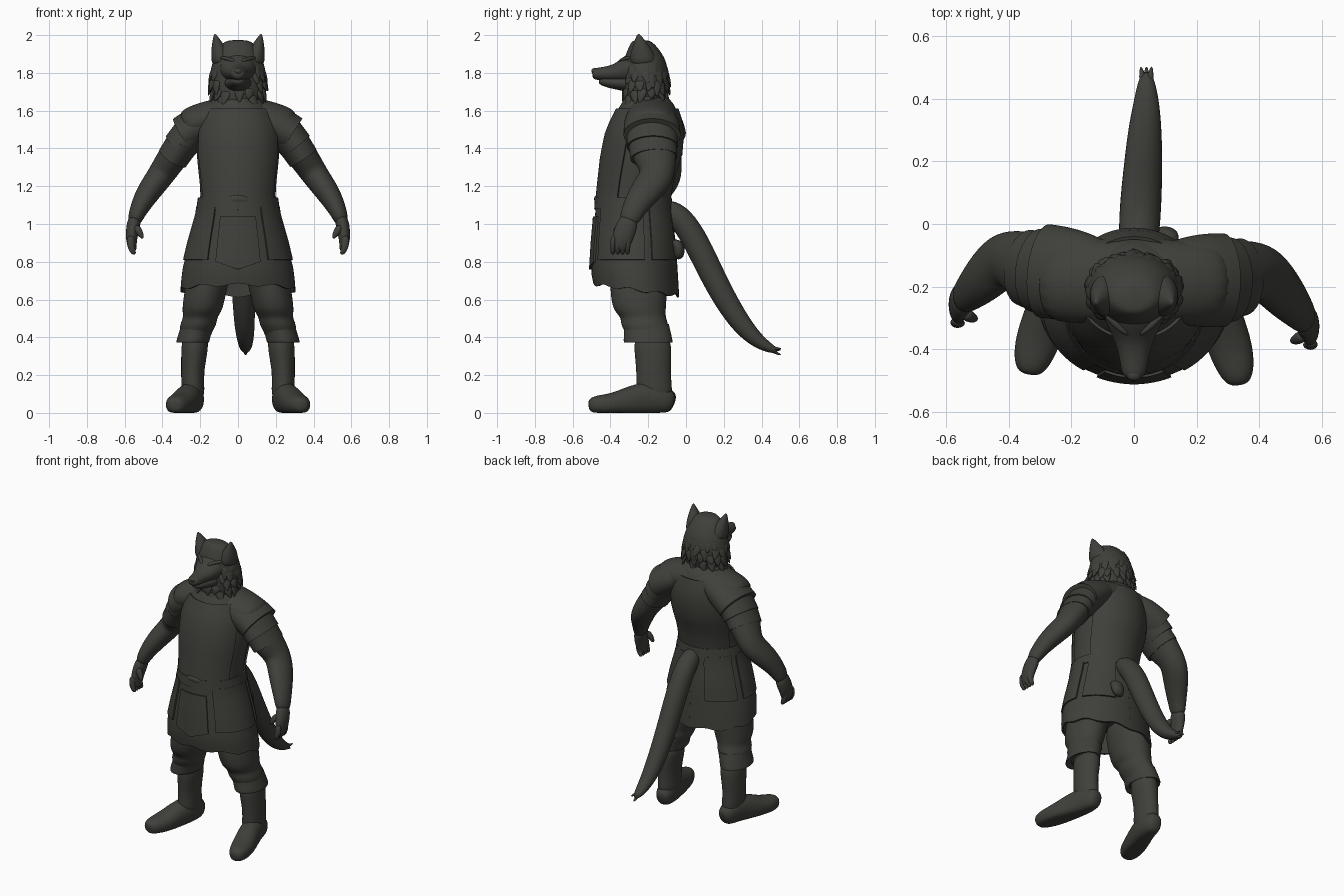
import bpy, bmesh, math, random
from mathutils import Vector

random.seed(4)
if "Cube" in bpy.data.objects:
    bpy.data.objects.remove(bpy.data.objects["Cube"])

COLOUR = (0.05, 0.051, 0.043, 1)
mat = bpy.data.materials.new("dark olive grey")
mat.use_nodes = True
mat.diffuse_color = COLOUR
bsdf = next(n for n in mat.node_tree.nodes if n.type == "BSDF_PRINCIPLED")
bsdf.inputs["Base Color"].default_value = COLOUR

# Horizontal sections: height, half width, front y, back y
BODY = [(1.69, .1, -.31, -.12), (1.65, .145, -.335, -.07), (1.58, .195, -.38, -.035),
        (1.48, .22, -.42, -.02), (1.36, .222, -.445, -.03), (1.25, .208, -.457, -.07),
        (1.15, .198, -.468, -.09), (1.05, .212, -.475, -.08), (.9, .255, -.488, -.06),
        (.75, .29, -.497, -.05), (.58, .305, -.465, -.04)]
SKULL = [(1.975, .05, -.28, -.2), (1.955, .09, -.295, -.165), (1.89, .125, -.325, -.115),
         (1.83, .145, -.335, -.095), (1.76, .155, -.335, -.09), (1.69, .138, -.335, -.1),
         (1.6, .12, -.33, -.11)]


def surface(table, z, ang, off=0.0):
    """Point at a height and angle on a body made of elliptical sections."""
    z = max(table[-1][0], min(table[0][0], z))
    for a, b in zip(table, table[1:]):
        if z >= b[0]:
            k = (a[0] - z) / (a[0] - b[0])
            w, f, r = (a[i] + (b[i] - a[i]) * k for i in (1, 2, 3))
            break
    return Vector(((w + off) * math.cos(ang),
                   (f + r) / 2 + ((r - f) / 2 + off) * math.sin(ang), z))


def add_loft(bm, rings, ref=(1, 0, 0), level=False, n=16, power=2, crisp=False, floor=False):
    """Skin elliptical rings (x, y, z, radius along ref, other radius)."""
    crease = bm.edges.layers.float.get("crease_edge") or bm.edges.layers.float.new("crease_edge")
    pts = [Vector(r[:3]) for r in rings]
    loops = []
    for i, r in enumerate(rings):
        t = Vector((0, 0, 1)) if level else \
            (pts[min(i + 1, len(pts) - 1)] - pts[max(i - 1, 0)]).normalized()
        v = t.cross(Vector(ref)).normalized()
        u = v.cross(t)
        loop = []
        for j in range(n):
            a = math.tau * j / n
            c, s = (math.copysign(abs(q) ** (2 / power), q) for q in (math.cos(a), math.sin(a)))
            p = pts[i] + u * c * r[3] + v * s * r[4]
            if floor:
                p.z = max(p.z, 0)
            loop.append(bm.verts.new(p))
        loops.append(loop)
    for a, b in zip(loops, loops[1:]):
        for j in range(n):
            bm.faces.new((a[j], a[(j + 1) % n], b[(j + 1) % n], b[j]))
    for loop in (loops[0], loops[-1]):
        cap = bm.faces.new(loop)
        for e in cap.edges:
            e[crease] = 1.0 if crisp else 0.0


def finish(bm, name, sub=2, thick=0):
    bmesh.ops.recalc_face_normals(bm, faces=bm.faces[:])
    me = bpy.data.meshes.new(name)
    bm.to_mesh(me)
    bm.free()
    ob = bpy.data.objects.new(name, me)
    bpy.context.collection.objects.link(ob)
    me.materials.append(mat)
    bpy.ops.object.select_all(action="DESELECT")
    ob.select_set(True)
    bpy.context.view_layer.objects.active = ob
    if sub:
        ob.modifiers.new("round", "SUBSURF").levels = sub
        bpy.ops.object.modifier_apply(modifier="round")
    if thick:
        m = ob.modifiers.new("thickness", "SOLIDIFY")
        m.thickness, m.offset = thick, 0
        bpy.ops.object.modifier_apply(modifier="thickness")
    bpy.ops.object.shade_smooth_by_angle(angle=math.radians(50))
    return ob


def loft(name, rings, sub=2, **kw):
    bm = bmesh.new()
    add_loft(bm, rings, **kw)
    return finish(bm, name, sub)


def ring(row, shrink=0):
    z, w, f, b = row
    return (0, (f + b) / 2, z, w - shrink, (b - f) / 2 - shrink)


def panel(name, a0, a1, top, bottom, off=.007, thick=.012, drop=lambda t, a: 0, n=14, rows=8):
    """Armour plate wrapped around the body between two angles in degrees."""
    bm = bmesh.new()
    grid = []
    for i in range(n + 1):
        t = i / n
        a = math.radians(a0 + (a1 - a0) * t)
        low = bottom - drop(t, a)
        grid.append([bm.verts.new(surface(BODY, top + (low - top) * j / rows, a, off))
                     for j in range(rows + 1)])
    for c, d in zip(grid, grid[1:]):
        for j in range(rows):
            bm.faces.new((c[j], d[j], d[j + 1], c[j + 1]))
    return finish(bm, name, 0, thick)


# Torso, shoulders, tunic skirt and wrapped armour
loft("torso", [ring(r) for r in BODY[:8]] + [ring(r, .03) for r in BODY[8:10]], level=True, n=24)
loft("shoulder_yoke", [(x, -.185, 1.58 - .8 * x * x, .145 - .06 * abs(x), .1 - .03 * abs(x))
                       for x in (-.3, -.2, -.1, 0, .1, .2, .3)], ref=(0, 1, 0))
panel("tunic_skirt", -270, 90, 1.1, .65, off=0, drop=lambda t, a: .03 * math.sin(a) + .008 * math.sin(9 * a),
      n=72)
panel("breastplate", -155, -25, 1.61, 1.1, off=.005, thick=.01,
      drop=lambda t, a: .025 * math.cos((t - .5) * 14), n=30)
panel("back_plate", 25, 155, 1.61, 1.14, off=.005, thick=.01, n=24)
panel("waist_belt", -270, 90, 1.14, 1.08, off=.007, n=48, rows=2)
panel("front_tasset", -114, -66, 1.04, .8, off=.011, drop=lambda t, a: .04 * (1 - abs(2 * t - 1)))
for side, m in (("left", 1), ("right", -1)):
    for part, a0, a1 in (("side_tasset", -56, 14), ("back_tasset", 24, 70)):
        ends = (a0, a1) if m == 1 else (180 - a0, 180 - a1)
        panel(f"{side}_{part}", *ends, 1.09, .81, off=.009)
loft("belt_knot", [(-.06, -.462, 1.125, .012, .015), (-.02, -.47, 1.135, .018, .026),
                   (.03, -.47, 1.13, .018, .024), (.07, -.46, 1.12, .01, .014)], ref=(0, 1, 0), n=10)
loft("back_pouch", [(.1, -.055, .92, .04, .03), (.1, -.035, .87, .05, .035), (.09, -.04, .81, .035, .025)],
     level=True, n=12)

# Head with a wedge-shaped muzzle
loft("head", [ring(r) for r in SKULL], level=True, n=20)
loft("muzzle", [(0, -.2, 1.835, .125, .1), (0, -.3, 1.82, .1, .085), (0, -.35, 1.803, .074, .056),
                (0, -.4, 1.797, .054, .042), (0, -.45, 1.795, .044, .035), (0, -.48, 1.795, .039, .032),
                (0, -.497, 1.795, .024, .02)])
loft("lower_jaw", [(0, -.28, 1.745, .09, .055), (0, -.36, 1.748, .06, .038), (0, -.41, 1.75, .046, .03),
                   (0, -.445, 1.755, .035, .022), (0, -.462, 1.76, .018, .012)])
loft("nose", [(0, -.465, 1.812, .018, .012), (0, -.485, 1.81, .027, .019), (0, -.501, 1.806, .017, .012)], n=10)
for s, side in ((1, "left"), (-1, "right")):
    loft(f"{side}_ear", [(s * .085, -.225, 1.83, .06, .08), (s * .093, -.23, 1.9, .052, .07),
                         (s * .107, -.24, 1.95, .034, .042), (s * .123, -.252, 2.01, .004, .006)],
         level=True, n=10)
    loft(f"{side}_brow", [(s * .015, -.355, 1.858, .01, .01), (s * .05, -.33, 1.875, .013, .011),
                          (s * .095, -.285, 1.882, .01, .01)], ref=(0, 1, 0), n=8)

# Ruff of fur locks sweeping down the cheeks, nape and throat
bm = bmesh.new()
for row in range(6):
    z = 1.9 - row * .045
    span = 268 if row < 4 else 360
    for k in range(13):
        ang = math.radians(90 + span * ((k + .5 * (row % 2)) / 13 - .5) + random.uniform(-6, 6))
        base = surface(SKULL, z + random.uniform(-.012, .012), ang, -.014)
        out = Vector((math.cos(ang), math.sin(ang), 0))
        sway = Vector((-out.y, out.x, 0)) * random.uniform(-.02, .02)
        mid = base + out * .01 + Vector((0, 0, -.035))
        tip = base + out * random.uniform(.012, .028) + sway + Vector((0, 0, -random.uniform(.06, .09)))
        add_loft(bm, [(*base, .034, .014), (*mid, .032, .014), (*tip, .004, .003)],
                 ref=(-out.y, out.x, 0), n=6)
finish(bm, "fur_ruff", 2)

# Tail with a ragged tip
loft("tail", [(.015, -.13, 1.09, .05, .05), (.015, -.045, 1.055, .066, .068), (.02, .04, .935, .068, .07),
              (.025, .12, .768, .066, .068), (.03, .2, .61, .062, .064), (.035, .3, .455, .055, .055),
              (.04, .39, .37, .042, .038), (.04, .46, .335, .027, .022), (.04, .485, .327, .012, .01)])
bm = bmesh.new()
for dx, dz in ((-.014, .005), (.013, .01), (.0, -.012)):
    add_loft(bm, [(.04 + dx * .5, .43, .345, .016, .014), (.04 + dx, .475, .33 + dz, .013, .011),
                  (.04 + dx * 1.3, .506, .325 + dz * 1.6, .003, .003)], n=6)
finish(bm, "tail_tip_fur", 1)

for s, side, lag in ((1, "left", 0), (-1, "right", 1)):
    def limb(rows, shift=0):
        """Mirror rows to this side, easing the right limb backwards."""
        return [(s * r[0], r[1] + lag * shift * (i + 1) / len(rows), *r[2:]) for i, r in enumerate(rows)]

    def shifted(rows, dy):
        return [(s * r[0], r[1] + lag * dy, *r[2:]) for r in rows]

    # Arm, hand and fingers
    Y = (0, 1, 0)
    loft(f"{side}_arm", limb([(.19, -.18, 1.53, .13, .1), (.265, -.18, 1.47, .135, .095),
                              (.328, -.175, 1.38, .125, .084), (.385, -.148, 1.295, .098, .076),
                              (.425, -.16, 1.235, .094, .07), (.485, -.23, 1.155, .082, .064),
                              (.535, -.288, 1.06, .06, .045), (.553, -.308, 1.0, .052, .036)], .07), ref=Y)
    loft(f"{side}_hand", shifted([(.545, -.295, 1.04, .05, .036), (.556, -.318, .98, .06, .038),
                                  (.564, -.335, .93, .058, .032), (.562, -.345, .885, .05, .026),
                                  (.552, -.352, .855, .034, .018)], .07), ref=Y, n=12)
    bm = bmesh.new()
    for f in range(4):
        y = -.388 + f * .026
        add_loft(bm, shifted([(.566, y + .008, .94, .016, .022), (.57, y, .895, .017, .022),
                              (.56, y, .86, .016, .019), (.546, y + .002, .838, .009, .01)], .07), ref=Y, n=8)
    add_loft(bm, shifted([(.545, -.355, .99, .024, .026), (.52, -.37, .955, .02, .02),
                          (.503, -.375, .922, .009, .009)], .07), ref=Y, n=8)
    finish(bm, f"{side}_fingers", 2)

    # Layered shoulder armour
    for name, rows in (
            ("shoulder_pad", [(.1, -.19, 1.575, .125, .08), (.16, -.185, 1.55, .145, .097),
                              (.23, -.18, 1.508, .154, .107), (.285, -.18, 1.472, .154, .106)]),
            ("upper_sleeve_plate", [(.24, -.18, 1.495, .138, .098), (.31, -.178, 1.41, .138, .093)]),
            ("lower_sleeve_plate", [(.285, -.178, 1.44, .131, .09), (.345, -.17, 1.35, .127, .086)])):
        loft(f"{side}_{name}", limb(rows, .03), ref=Y, crisp=True)

    # Trousers, knee cuff, boot shaft and foot
    loft(f"{side}_trouser_leg", limb([(.14, -.25, .82, .12, .15), (.165, -.25, .68, .115, .155),
                                      (.18, -.25, .6, .112, .15), (.19, -.245, .54, .108, .14),
                                      (.2, -.225, .505, .09, .12), (.21, -.22, .47, .1, .13),
                                      (.225, -.205, .42, .085, .115), (.23, -.19, .36, .07, .1)]), level=True)
    loft(f"{side}_knee_cuff", limb([(.212, -.21, .47, .09, .122), (.232, -.202, .41, .087, .128),
                                    (.243, -.2, .36, .093, .138), (.238, -.195, .385, .07, .1)]),
         level=True, crisp=True)
    loft(f"{side}_boot_shaft", limb([(.225, -.18, .42, .07, .095), (.23, -.175, .33, .073, .102),
                                     (.24, -.172, .23, .062, .092), (.24, -.17, .15, .062, .096),
                                     (.238, -.167, .06, .064, .1)]), level=True)
    loft(f"{side}_foot", limb([(.23, -.064, .05, .035, .045), (.235, -.105, .065, .058, .07),
                               (.245, -.19, .08, .068, .09), (.272, -.28, .066, .07, .084),
                               (.303, -.38, .046, .075, .06), (.325, -.455, .043, .064, .053),
                               (.335, -.5, .042, .045, .042), (.337, -.516, .04, .022, .022)], .035),
         floor=True, power=2.2)
